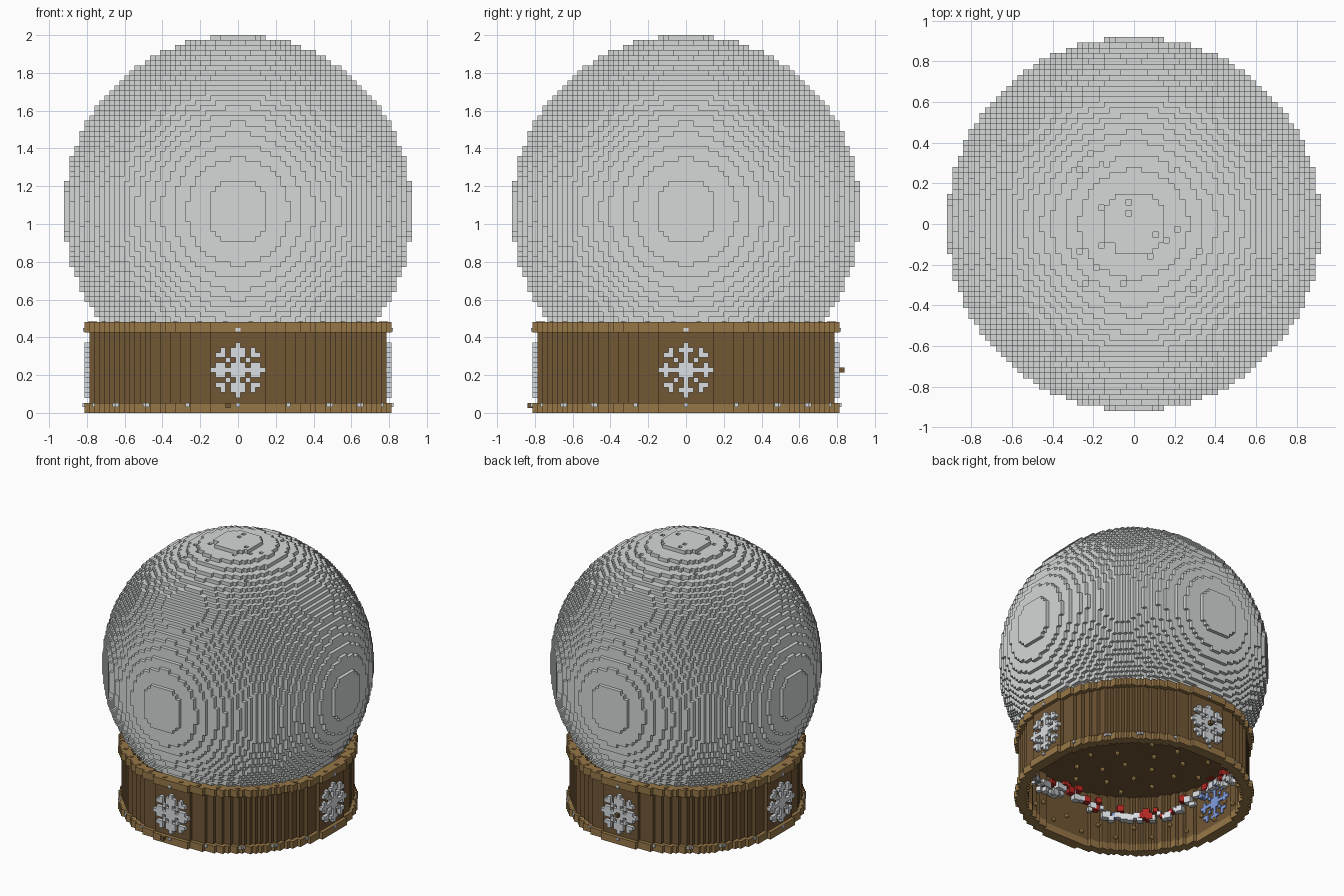
import bpy, bmesh, math, random
from mathutils import Matrix, Vector

if "Cube" in bpy.data.objects:
    bpy.data.objects.remove(bpy.data.objects["Cube"])

random.seed(4)
S = 2 / 75  # edge of one block


def material(name, rgb):
    m = bpy.data.materials.new(name)
    m.use_nodes = True
    m.diffuse_color = (*rgb, 1)
    m.node_tree.nodes["Principled BSDF"].inputs["Base Color"].default_value = (*rgb, 1)
    return m


GLASS = material("frosted_grey", (0.67, 0.69, 0.69))
WALL = material("dark_wood", (0.165, 0.095, 0.036))
TRIM = material("light_wood", (0.31, 0.187, 0.064))
SNOW = material("snow_white", (0.70, 0.73, 0.76))
GOLD = material("gold", (0.58, 0.37, 0.11))
RED = material("red", (0.42, 0.02, 0.015))
BLUE = material("ice_blue", (0.22, 0.34, 0.75))


def finish(name, bm, mat):
    me = bpy.data.meshes.new(name)
    bm.to_mesh(me)
    bm.free()
    me.materials.append(mat)
    ob = bpy.data.objects.new(name, me)
    bpy.context.collection.objects.link(ob)
    return ob


def blocks(name, cells, mat):
    """Outer skin of a set of grid cells; x and y are centred, z counts up from the floor."""
    bm = bmesh.new()
    corners = {}

    def corner(p):
        key = tuple(round(2 * c) for c in p)
        if key not in corners:
            corners[key] = bm.verts.new(p * S)
        return corners[key]

    for cell in cells:
        mid = Vector(cell) + Vector((0, 0, 0.5))
        for axis in range(3):
            for sign in (-1, 1):
                near = list(cell)
                near[axis] += sign
                if tuple(near) in cells:
                    continue
                n, u = Vector(), Vector()
                n[axis], u[(axis + 1) % 3] = sign / 2, 0.5
                v = n.cross(u) * 2
                bm.faces.new([corner(mid + n + a * u + b * v)
                              for a, b in ((-1, -1), (1, -1), (1, 1), (-1, 1))])
    return finish(name, bm, mat)


def ring(outer, inner, levels):
    r = range(-35, 36)
    return {(x, y, z) for x in r for y in r
            if inner ** 2 <= x * x + y * y < outer ** 2 for z in levels}


def pieces(name, items, mat, round_shape=False):
    """Many small boxes or beads in one object: (location, size, turn about z)."""
    bm = bmesh.new()
    for loc, size, turn in items:
        m = (Matrix.Translation(loc) @ Matrix.Rotation(turn, 4, "Z")
             @ Matrix.Diagonal((*size, 1)))
        if round_shape:
            bmesh.ops.create_icosphere(bm, subdivisions=1, radius=0.5, matrix=m)
        else:
            bmesh.ops.create_cube(bm, size=1, matrix=m)
    return finish(name, bm, mat)


def polar(r, a, z):
    return (r * math.cos(a), r * math.sin(a), z)


# Globe: stepped ball with a doubled equator, its foot sunk in the base
globe = set()
for z in range(17, 75):
    h = z - (40 if z >= 40 else 39)
    globe |= ring(math.sqrt(34.5 ** 2 - h * h), 0, [z])
for _ in range(24):  # a few missing blocks near the crown
    x, y = random.randint(-13, 13), random.randint(-13, 13)
    top = max((c for c in range(60, 75) if (x, y, c) in globe), default=None)
    globe.discard((x, y, top))
blocks("globe", globe, GLASS)

# Hollow base with rims
blocks("base_wall", ring(29.5, 28, range(2, 16)), WALL)
blocks("base_ceiling", ring(28, 0, [16]), WALL)
blocks("bottom_rim", ring(30.5, 28, range(0, 2)), TRIM)
blocks("top_rim", ring(30.5, 28, range(16, 18)), TRIM)


# Snowflake emblems on the four sides
def flake(ringed):
    cells = set()
    for a in range(-5, 6):
        for b in range(-5, 6):
            p, q = sorted((abs(a), abs(b)))
            arm = p == 0 or (p == q and q <= 3)
            tip = (p, q) in ((1, 4), (3, 4))
            hoop = ringed and round(math.hypot(a, b)) == 3
            if arm or tip or hoop:
                cells.add((a, b))
    return cells


for side, sign in (("front", -1), ("back", 1)):
    blocks(side + "_snowflake", {(a, 30 * sign, 8 + b) for a, b in flake(True)}, SNOW)
for side, sign in (("right", -1), ("left", 1)):
    blocks(side + "_snowflake", {(30 * sign, a, 8 + b) for a, b in flake(False)}, SNOW)
pieces("inner_snowflake", [((-27.4 * S, a * S, (8.5 + b) * S), (0.009, S, S), 0)
                           for a, b in flake(False)], BLUE)

# Small snow studs set in the outer corners of the rims
studs = []
for x, y in ((0, 30), (10, 28), (18, 24), (24, 18), (28, 10), (30, 0)):
    for sx in (-1, 1):
        for sy in (-1, 1):
            spot = (x * sx * S, y * sy * S, 0.042)
            studs += [(spot, (S + 0.02, 0.022, 0.02), 0), (spot, (0.022, S + 0.02, 0.02), 0)]
studs += [(polar(30.4 * S, i * math.pi / 2, 0.44), (0.02, 0.024, 0.02), i * math.pi / 2)
          for i in range(4)]
pieces("rim_studs", studs, SNOW)
pieces("ledge_plates", [(polar(29.4 * S, (i + 0.5) * math.pi / 18, 0.48),
                         (0.024, 0.024, 0.006), 0) for i in range(36)], WALL)
blocks("back_knob", {(0, 31, 8)}, WALL)
blocks("front_catch", {(-2, -31, 1)}, WALL)

# Gold beads on the ceiling and inside the wall
bead = (0.036, 0.036, 0.036)
beads = [(polar(0.68 * math.sqrt((i + 0.5) / 44), i * 2.4, 0.415), bead, 0)
         for i in range(44)]
beads += [(polar(27.2 * S, i * math.pi / 18, 0.09 + 0.08 * (i % 2)), bead, 0)
          for i in range(36)]
pieces("gold_beads", beads, GOLD, True)

# Garland inside the wall, dipping between the snowflakes
garland = {"snow": [], "berries": [], "ice": []}
for i in range(200):
    a = i * math.pi / 100
    z = 0.38 - 0.15 * abs(math.sin(2 * a)) + random.uniform(-0.04, 0.03)
    kind = random.choices(("snow", "berries", "ice"), (10, 3, 1))[0]
    size = S * random.uniform(1, 1.9)
    garland[kind].append((polar(26.8 * S, a, z + (0.04 if kind == "berries" else 0)),
                          (size, size, size), a))
for kind, mat in (("snow", SNOW), ("berries", RED), ("ice", BLUE)):
    pieces("garland_" + kind, garland[kind], mat)
